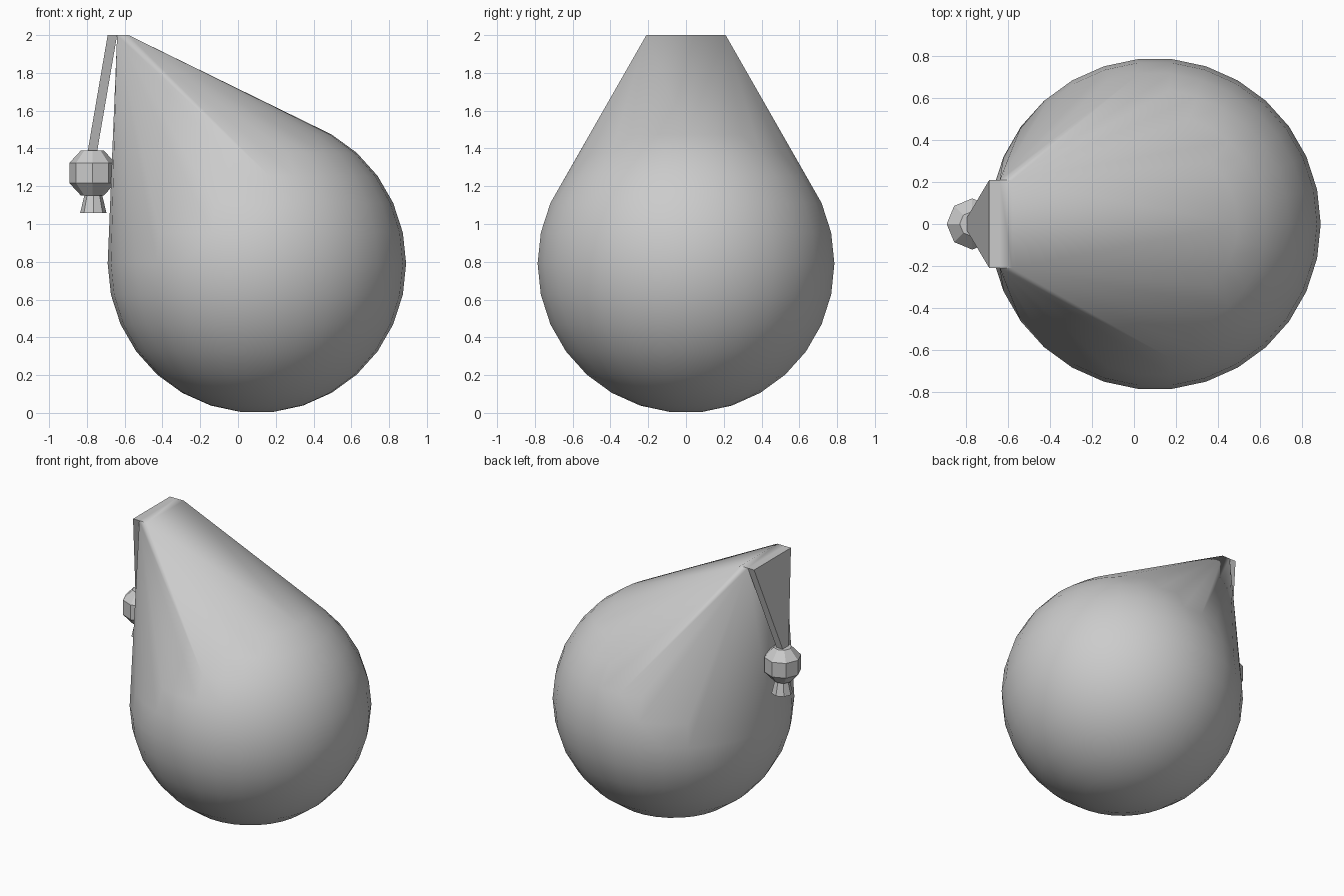
import bpy, bmesh
from math import sin, cos, pi, radians
from mathutils import Vector

cube = bpy.data.objects.get("Cube")
if cube:
    bpy.data.objects.remove(cube, do_unlink=True)

grey = bpy.data.materials.new("plain grey")
grey.use_nodes = True
grey.diffuse_color = (0.6, 0.6, 0.6, 1)
grey.node_tree.nodes["Principled BSDF"].inputs["Base Color"].default_value = (0.6, 0.6, 0.6, 1)


def finish(bm, name, smooth=False):
    """Turn a bmesh into a named grey object."""
    bmesh.ops.recalc_face_normals(bm, faces=bm.faces[:])
    mesh = bpy.data.meshes.new(name)
    bm.to_mesh(mesh)
    bm.free()
    mesh.materials.append(grey)
    obj = bpy.data.objects.new(name, mesh)
    bpy.context.collection.objects.link(obj)
    if smooth:
        bpy.ops.object.select_all(action='DESELECT')
        obj.select_set(True)
        bpy.context.view_layer.objects.active = obj
        bpy.ops.object.shade_smooth_by_angle(angle=radians(30))
    return obj


def hull(points, name, smooth=False):
    """Wrap a convex skin around points."""
    bm = bmesh.new()
    for p in points:
        bm.verts.new(p)
    result = bmesh.ops.convex_hull(bm, input=bm.verts[:])
    loose = {v for v in result["geom_interior"] if isinstance(v, bmesh.types.BMVert)}
    bmesh.ops.delete(bm, geom=list(loose), context='VERTS')
    bmesh.ops.dissolve_limit(bm, angle_limit=radians(0.5), verts=bm.verts[:], edges=bm.edges[:])
    return finish(bm, name, smooth)


def lathe(profile, center_x, sides, name):
    """Capped solid of revolution about a vertical axis; profile is (radius, z)."""
    bm = bmesh.new()
    rings = [[bm.verts.new((center_x + r * cos(2 * pi * i / sides),
                            r * sin(2 * pi * i / sides), z)) for i in range(sides)]
             for r, z in profile]
    for low, high in zip(rings, rings[1:]):
        for i in range(sides):
            j = (i + 1) % sides
            bm.faces.new((low[i], low[j], high[j], high[i]))
    bm.faces.new(rings[0])
    bm.faces.new(rings[-1])
    return finish(bm, name)


# Round bag drawn up to a short flat ridge
radius, sides = 0.79, 30
center = Vector((0.1, 0, radius))
step = 2 * pi / sides
points = [center + radius * Vector((cos(k * step) * cos(i * step),
                                    cos(k * step) * sin(i * step),
                                    sin(k * step)))
          for k in range(-7, 8) for i in range(sides)]
points += [(x, y, 2) for x in (-0.64, -0.58) for y in (-0.21, 0.21)]
hull(points, "bag_body", smooth=True)

# Tapering flap hanging from the ridge
hull([(x + dx, side * y, z)
      for x, y, z in ((-0.69, 0.21, 2), (-0.8, 0.025, 1.36))
      for dx in (0, 0.05) for side in (-1, 1)], "hanging_flap")

# Faceted bead with a flared tail
lathe([(0.06, 1.15), (0.122, 1.217), (0.122, 1.323), (0.06, 1.39)], -0.771, 8, "tassel_bead")
lathe([(0.07, 1.058), (0.045, 1.16)], -0.766, 8, "tassel_tail")
